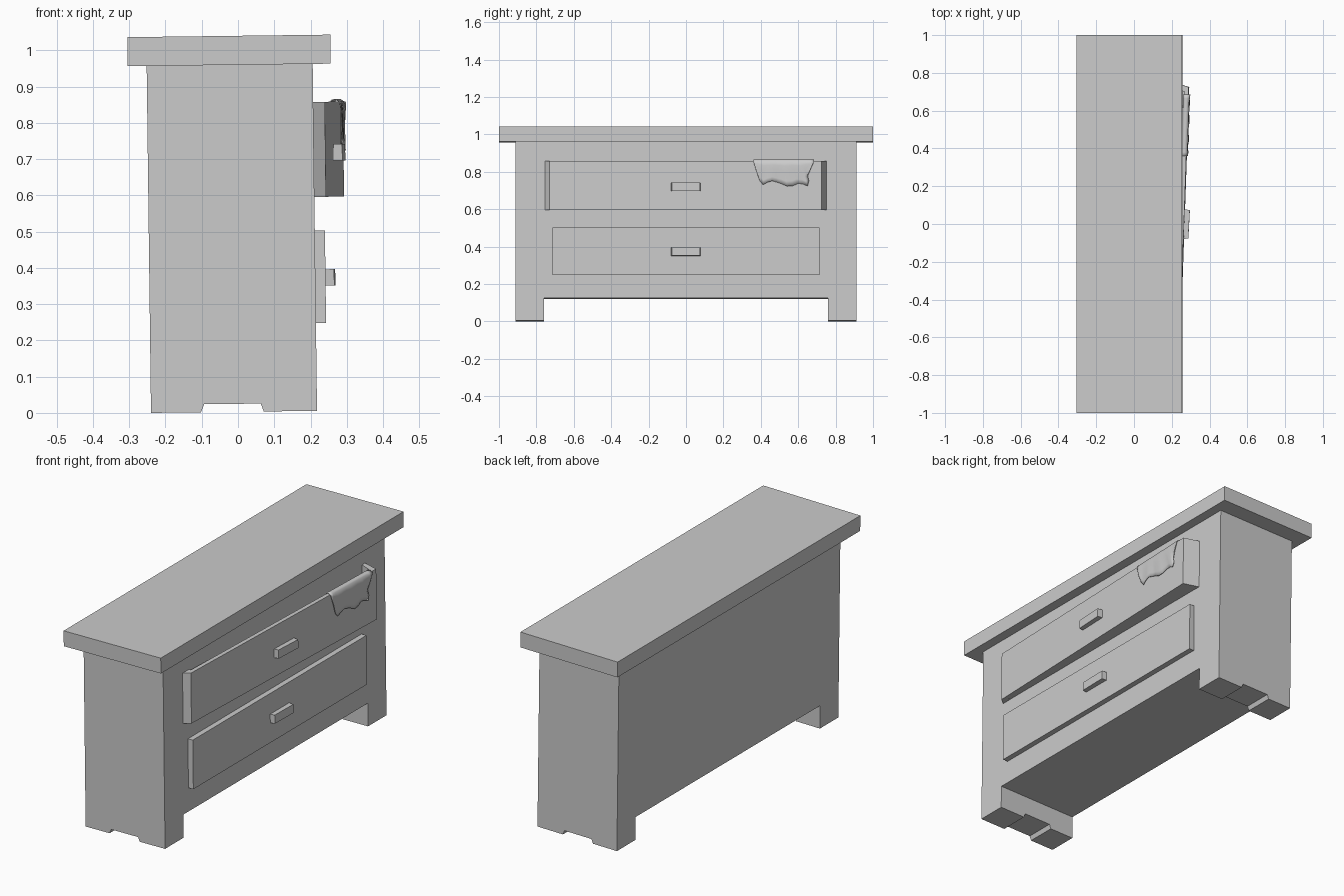
import bpy, bmesh, math
from mathutils import Matrix

if "Cube" in bpy.data.objects:
    bpy.data.objects.remove(bpy.data.objects["Cube"])

# The whole piece leans very slightly to one side
TILT = Matrix.Translation((0, 0, 0.003)) @ Matrix.Rotation(-0.0125, 4, 'Y')


def finish(bm, name):
    bmesh.ops.recalc_face_normals(bm, faces=bm.faces)
    bm.transform(TILT)
    me = bpy.data.meshes.new(name)
    bm.to_mesh(me)
    bm.free()
    ob = bpy.data.objects.new(name, me)
    bpy.context.collection.objects.link(ob)
    return ob


def prism(name, pts, axis, lo, hi):
    """Extrude a 2D outline along x (pts = y,z), y (pts = x,z) or z (pts = x,y)."""
    def place(p, t):
        return {'x': (t, p[0], p[1]), 'y': (p[0], t, p[1]), 'z': (p[0], p[1], t)}[axis]
    bm = bmesh.new()
    a = [bm.verts.new(place(p, lo)) for p in pts]
    b = [bm.verts.new(place(p, hi)) for p in pts]
    n = len(pts)
    bm.faces.new(a)
    bm.faces.new(b)
    for i in range(n):
        bm.faces.new((a[i], a[(i + 1) % n], b[(i + 1) % n], b[i]))
    return finish(bm, name)


def rect(x0, x1, y0, y1):
    return [(x0, y0), (x1, y0), (x1, y1), (x0, y1)]


# Carcass with legs, and a shallow notch cut under both feet
body = prism("carcass", [(-.912, 0), (-.76, 0), (-.76, .12), (.76, .12),
                         (.76, 0), (.912, 0), (.912, .957), (-.912, .957)],
             'x', -.24, .218)
cutter = prism("foot_notch_cutter", [(-.108, -.05), (-.102, 0), (-.093, .022),
                                     (.063, .022), (.071, 0), (.076, -.05)],
               'y', -1.1, 1.1)
cutter.hide_render = True
mod = body.modifiers.new("notch", 'BOOLEAN')
mod.operation = 'DIFFERENCE'
mod.solver = 'EXACT'
mod.object = cutter
bpy.context.view_layer.objects.active = body
bpy.ops.object.modifier_apply(modifier=mod.name)
bpy.data.objects.remove(cutter)

# Overhanging top
prism("top_board", rect(-.2925, .2675, -1, 1), 'z', .957, 1.037)

# Closed lower drawer
prism("lower_drawer", rect(.21, .246, -.715, .715), 'z', .242, .497)


# Upper drawer pulled out askew: walls around an open cavity, plus a floor
def front(y):
    return .25 + (y + .73) * .05 / 1.455


prism("upper_drawer", [(.215, -.755), (front(-.73), -.73), (front(.725), .725),
                       (.215, .752), (.215, .727), (front(.70) - .022, .70),
                       (front(-.70) - .022, -.70), (.215, -.70)], 'z', .59, .852)
prism("upper_drawer_floor", [(.215, -.72), (front(-.71) - .01, -.71),
                             (front(.71) - .01, .71), (.215, .735)], 'z', .591, .615)


# Handles, slightly narrower at the front
def handle(name, base, z, skew):
    s = skew * .078
    prism(name, [(base - .006 - s, -.08), (base + .024 - s, -.076),
                 (base + .027 + s, .074), (base - .006 + s, .078)], 'z', z, z + .045)


handle("lower_handle", .246, .345, 0)
handle("upper_handle", front(0), .69, .034)

# Cloth draped over the drawer rim, with a wavy hem
hem = [(.36, .85), (.378, .79), (.395, .745), (.412, .724), (.435, .737), (.46, .745),
       (.485, .738), (.51, .73), (.54, .716), (.57, .718), (.60, .731), (.625, .728),
       (.65, .717), (.657, .745), (.648, .765), (.665, .805), (.685, .85)]
bm = bmesh.new()
rows = []
for i, (y, zh) in enumerate(hem):
    t = i / (len(hem) - 1)
    yt = .36 + .325 * t                      # even spacing along the rim
    wave = .003 * math.sin(i * 1.7)
    f = front(yt)
    path = [(f - .027, yt, .80), (f - .026, yt, .845), (f - .018, yt, .857),
            (f - .006, yt, .858), (f + .003, yt, .852)]
    for k in range(1, 6):
        s = k / 5
        path.append((f + .006 + wave * s, yt + (y - yt) * s, .852 + (zh - .852) * s))
    rows.append([bm.verts.new(p) for p in path])
for r0, r1 in zip(rows, rows[1:]):
    for k in range(len(r0) - 1):
        bm.faces.new((r0[k], r1[k], r1[k + 1], r0[k + 1]))
cloth = finish(bm, "draped_cloth")
sol = cloth.modifiers.new("thickness", 'SOLIDIFY')
sol.thickness = .003
sol.offset = 0
for p in cloth.data.polygons:
    p.use_smooth = True
